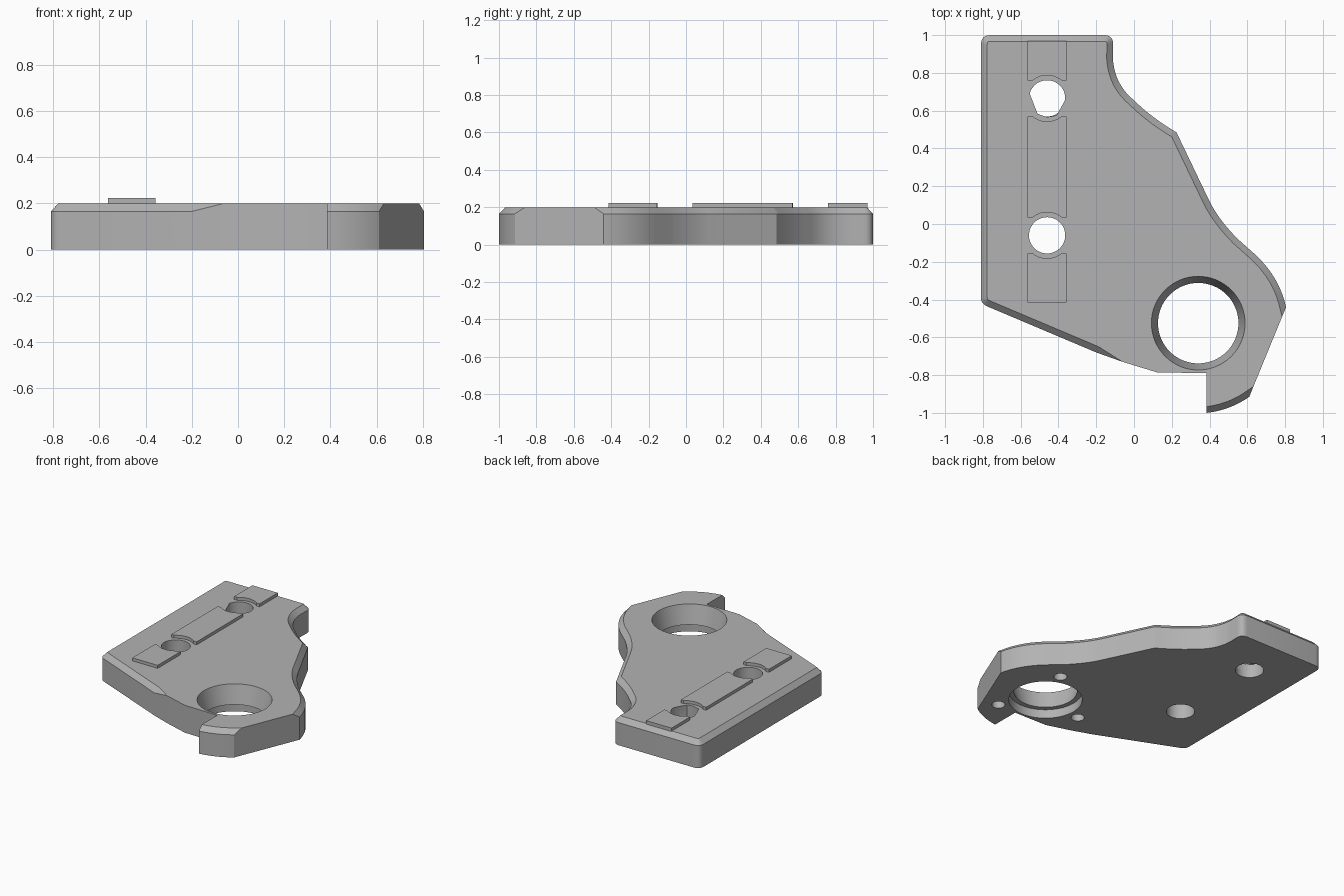
import bpy, bmesh, math
from mathutils import Vector

cube = bpy.data.objects.get("Cube")
if cube:
    bpy.data.objects.remove(cube)

grey = bpy.data.materials.new("plain grey")
grey.use_nodes = True
colour = (0.45, 0.45, 0.45, 1)
grey.diffuse_color = colour
grey.node_tree.nodes["Principled BSDF"].inputs["Base Color"].default_value = colour

TOP = 0.2
CHAMFER = 0.033


def make_object(name, bm):
    bmesh.ops.remove_doubles(bm, verts=bm.verts, dist=1e-5)
    bmesh.ops.recalc_face_normals(bm, faces=bm.faces)
    mesh = bpy.data.meshes.new(name)
    bm.to_mesh(mesh)
    bm.free()
    mesh.materials.append(grey)
    obj = bpy.data.objects.new(name, mesh)
    bpy.context.collection.objects.link(obj)
    return obj


def prism(name, outline, z0, z1):
    bm = bmesh.new()
    low = [bm.verts.new((x, y, z0)) for x, y in outline]
    high = [bm.verts.new((x, y, z1)) for x, y in outline]
    bm.faces.new(low)
    bm.faces.new(high)
    for i in range(len(low)):
        j = (i + 1) % len(low)
        bm.faces.new((low[i], low[j], high[j], high[i]))
    return make_object(name, bm)


def cone(name, x, y, z0, z1, r0, r1, sides=64):
    bm = bmesh.new()
    bmesh.ops.create_cone(bm, cap_ends=True, segments=sides, radius1=r0,
                          radius2=r1, depth=z1 - z0)
    bmesh.ops.translate(bm, verts=bm.verts, vec=(x, y, (z0 + z1) / 2))
    return make_object(name, bm)


def curve(a, b, c, n=10):
    a, b, c = Vector(a), Vector(b), Vector(c)
    return [a * (1 - t) ** 2 + b * 2 * t * (1 - t) + c * t * t
            for t in (i / n for i in range(n + 1))]


# Plate outline, clockwise; each run says whether its edges are chamfered
runs = [
    (curve((-.81, .95), (-.81, 1), (-.76, 1), 6), True),
    (curve((-.16, 1), (-.11, 1), (-.11, .95), 6), True),
    (curve((-.112, .88), (-.105, .74), (0, .655)), True),
    (curve((0, .655), (.09, .565), (.225, .485))[1:], True),
    (curve((.4, .12), (.45, .02), (.55, -.08)), True),
    (curve((.64, -.16), (.77, -.28), (.805, -.44))[:-1], True),
    ([Vector((.805, -.44))], False),
    (curve((.61, -.915), (.51, -.985), (.385, -1))[:-1], True),
    ([Vector(p) for p in ((.385, -1), (.385, -.79), (.12, -.785))], False),
    ([Vector(p) for p in ((-.06, -.73), (-.2, -.68))], True),
    (curve((-.78, -.435), (-.81, -.42), (-.81, -.39), 6), True),
]
points = [p for run, flag in runs for p in run]
flags = [flag for run, flag in runs for p in run]
count = len(points)


def inward(i):
    d = (points[(i + 1) % count] - points[i]).normalized()
    return Vector((d.y, -d.x))


def inset(i):
    n1, n2 = inward(i - 1), inward(i)
    d1, d2 = CHAMFER * flags[i - 1], CHAMFER * flags[i]
    if d1 == d2:
        return (n1 + n2) * d1 / (1 + n1.dot(n2))
    c = n1.x * n2.y - n1.y * n2.x
    if abs(c) < 0.4:
        return Vector((0, 0))
    return Vector((d1 * n2.y - d2 * n1.y, n1.x * d2 - n2.x * d1)) / c


# Plate body with chamfer running out along the plain edges
bm = bmesh.new()
base, wall, rim = [], [], []
for i, p in enumerate(points):
    v = inset(i)
    base.append(bm.verts.new((p.x, p.y, 0)))
    rim.append(bm.verts.new((p.x + v.x, p.y + v.y, TOP)))
    wall.append(bm.verts.new((p.x, p.y, TOP - 0.035)) if v.length > 1e-4 else rim[-1])
bm.faces.new(base)
bm.faces.new(rim)
for i in range(count):
    j = (i + 1) % count
    if flags[i]:
        loops = [(base[i], base[j], wall[j], wall[i]), (wall[i], wall[j], rim[j], rim[i])]
    else:
        loops = [(base[i], base[j], wall[j], rim[j], rim[i], wall[i])]
    for loop in loops:
        bm.faces.new(list(dict.fromkeys(loop)))
plate = make_object("plate", bm)

# Cutters: tapered bore with recess below, two mounting holes, three blind holes
BX, BY, HX = .34, -.525, -.46
LOW_Y, HIGH_Y = -.06, .665
slope = (.248 - .213) / (TOP - .065)
cutters = [
    cone("bore_cutter", BX, BY, .04, .24, .213 - .025 * slope, .248 + .04 * slope),
    cone("recess_cutter", BX, BY, -.05, .065, .248, .248),
    cone("low_hole_cutter", HX, LOW_Y, -.05, .3, .096, .096, 48),
    cone("high_hole_cutter", HX, HIGH_Y, -.05, .1, .096, .096, 48),
]
flat_sided = [(HX + .096 * math.cos(a), HIGH_Y + .096 * math.sin(a))
              for a in (math.radians(-5 + 7 * k) for k in range(25))]
flat_sided += [(-.552, .69), (-.51, .582), (-.46, .566), (-.41, .575)]
cutters.append(prism("flat_hole_cutter", flat_sided, .05, .3))
for k in range(3):
    a = math.radians(68 + 120 * k)
    cutters.append(cone("blind_hole_cutter", BX + .325 * math.cos(a),
                        BY + .325 * math.sin(a), -.05, .1, .045, .045, 32))

for cutter in cutters:
    mod = plate.modifiers.new("cut", "BOOLEAN")
    mod.operation = "DIFFERENCE"
    mod.solver = "EXACT"
    mod.object = cutter
bpy.context.view_layer.update()
result = bpy.data.meshes.new_from_object(
    plate.evaluated_get(bpy.context.evaluated_depsgraph_get()))
plate.modifiers.clear()
plate.data = result
for cutter in cutters:
    bpy.data.objects.remove(cutter)


# Raised pads whose ends curve around the mounting holes
def pad_end(hole_y, side):
    half = .1025
    arc = [(HX + .122 * math.cos(a), hole_y + side * .122 * math.sin(a))
           for a in (math.radians(50 + 8 * k) for k in range(11))]
    flat = hole_y + side * .095
    return [(HX + half, flat)] + arc + [(HX - half, flat)]


def square_end(y):
    return [(HX + .1025, y), (HX - .1025, y)]


ends = [
    ("front_pad", square_end(-.415), pad_end(LOW_Y, -1)),
    ("middle_pad", pad_end(LOW_Y, 1), pad_end(HIGH_Y, -1)),
    ("rear_pad", pad_end(HIGH_Y, 1), square_end(.97)),
]
parts = [plate]
for name, first, second in ends:
    parts.append(prism(name, first + second[::-1], TOP - .005, TOP + .022))

bpy.ops.object.select_all(action="DESELECT")
for part in parts:
    part.select_set(True)
bpy.context.view_layer.objects.active = plate
bpy.ops.object.shade_smooth_by_angle(angle=math.radians(28))
